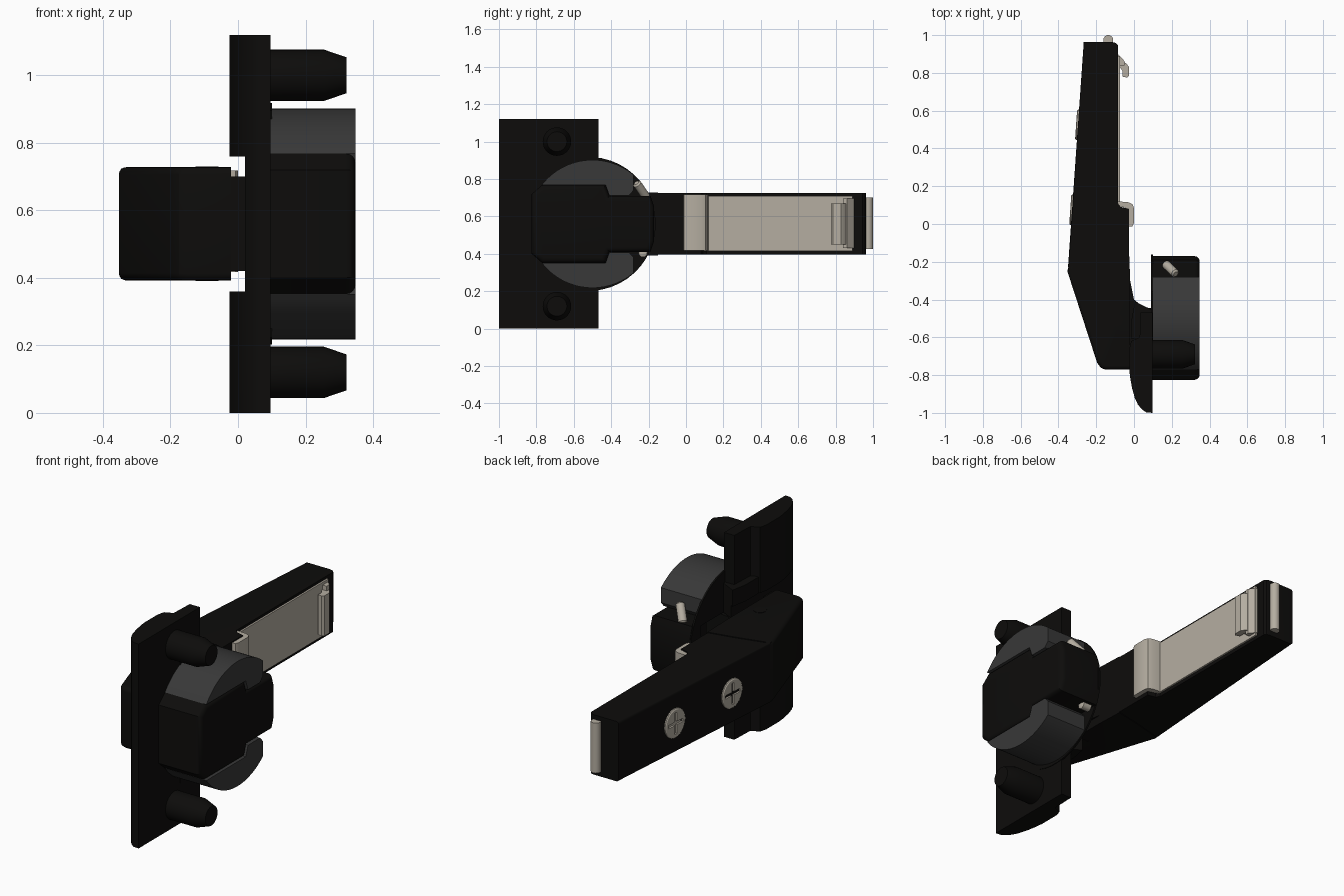
import bpy, bmesh, math
from mathutils import Vector

if "Cube" in bpy.data.objects:
    bpy.data.objects.remove(bpy.data.objects["Cube"])

MID = 0.56  # height of the symmetry plane


def material(name, r, g, b):
    m = bpy.data.materials.new(name)
    m.diffuse_color = (r, g, b, 1)
    m.use_nodes = True
    m.node_tree.nodes["Principled BSDF"].inputs["Base Color"].default_value = m.diffuse_color
    return m


BLACK = material("black", 0.004, 0.0037, 0.0033)
GREY = material("dark_grey", 0.04, 0.04, 0.04)
STEEL = material("warm_steel", 0.46, 0.42, 0.355)


def finish(name, bm, mat):
    bmesh.ops.recalc_face_normals(bm, faces=bm.faces)
    me = bpy.data.meshes.new(name)
    bm.to_mesh(me)
    bm.free()
    ob = bpy.data.objects.new(name, me)
    bpy.context.collection.objects.link(ob)
    if mat:
        me.materials.append(mat)
    return ob


def prism(name, pts, axis, lo, hi, mat=None, round_edges=None, width=0.022):
    """Extrude a profile: (x, y) points along z, or (y, z) points along x.
    round_edges(centre, direction) picks the edges to bevel."""
    bm = bmesh.new()
    put = (lambda p, t: (p[0], p[1], t)) if axis == 'z' else (lambda p, t: (t, p[0], p[1]))
    face = bm.faces.new([bm.verts.new(put(p, lo)) for p in pts])
    ext = bmesh.ops.extrude_face_region(bm, geom=[face])
    move = Vector(put((0, 0), hi - lo))
    bmesh.ops.translate(bm, vec=move, verts=[v for v in ext['geom'] if isinstance(v, bmesh.types.BMVert)])
    bmesh.ops.recalc_face_normals(bm, faces=bm.faces)
    if round_edges:
        picked = [e for e in bm.edges
                  if round_edges((e.verts[0].co + e.verts[1].co) / 2, e.verts[1].co - e.verts[0].co)]
        bmesh.ops.bevel(bm, geom=picked, offset=width, offset_type='OFFSET', segments=4,
                        profile=0.5, affect='EDGES', clamp_overlap=False)
    return finish(name, bm, mat)


def lathe(name, a, b, rings, mat, seg=32):
    """Round part along a-b; rings are (fraction of length, radius)."""
    a, b = Vector(a), Vector(b)
    q = (b - a).to_track_quat('Z', 'Y')
    bm = bmesh.new()
    loops = []
    for t, r in rings:
        loops.append([bm.verts.new(a.lerp(b, t) + q @ Vector((r * math.cos(k * math.tau / seg), r * math.sin(k * math.tau / seg), 0)))
                      for k in range(seg)])
    for l1, l2 in zip(loops, loops[1:]):
        for k in range(seg):
            bm.faces.new((l1[k], l1[(k + 1) % seg], l2[(k + 1) % seg], l2[k]))
    bm.faces.new(loops[0])
    bm.faces.new(loops[-1])
    return finish(name, bm, mat)


def box(name, x0, x1, y0, y1, z0, z1, mat=None):
    return prism(name, [(x0, y0), (x1, y0), (x1, y1), (x0, y1)], 'z', z0, z1, mat)


def apply_mod(ob, mod):
    bpy.context.view_layer.objects.active = ob
    bpy.ops.object.modifier_apply(modifier=mod.name)


def cut(ob, *cutters):
    for c in cutters:
        m = ob.modifiers.new("cut", 'BOOLEAN')
        m.operation, m.solver, m.object = 'DIFFERENCE', 'EXACT', c
        apply_mod(ob, m)


def arc(cy, r, a0, a1, n=28):
    return [(cy + r * math.cos(math.radians(a0 + (a1 - a0) * k / n)),
             MID + r * math.sin(math.radians(a0 + (a1 - a0) * k / n))) for k in range(n + 1)]


# cutters: slot for the arm, cavity of the cup
slot = box("cut_slot", -0.2, 0.02, -1.2, 0, 0.36, 0.76)
cavity = box("cut_cavity", -0.1, 0.28, -0.72, -0.26, 0.43, 0.69)

# mounting plate with a curved back and a stepped-down rear strip
plate = prism("mounting_plate", [
    (0.097, -1), (0.065, -0.997), (0.04, -0.98), (0.02, -0.955), (0.004, -0.92), (-0.01, -0.87),
    (-0.021, -0.81), (-0.025, -0.77), (-0.025, -0.66), (-0.015, -0.62), (0.03, -0.60), (0.035, -0.468),
    (0.097, -0.468)], 'z', 0, 1.12, BLACK)
rib = prism("plate_rib", [(0.095, -0.61), (0.095, -0.455), (0.005, -0.41), (-0.012, -0.5), (-0.012, -0.61)],
            'z', 0.27, 0.85, BLACK)
cut(plate, slot, cavity)
cut(rib, slot, cavity)

# dowels with tapered tips
for label, z in (("lower", 0.12), ("upper", 1.0)):
    lathe(label + "_dowel", (0.09, -0.69, z), (0.322, -0.69, z),
          [(0, 0.076), (0.71, 0.076), (1, 0.053)], BLACK)

# hinge cup body: symmetric outline, rounded outer rim
half = [(-0.825, 0.16), (-0.77, 0.208), (-0.43, 0.208), (-0.41, 0.15), (-0.19, 0.15), (-0.17, 0.09)]
body = prism("cup_body", [(y, MID + h) for y, h in half] + [(y, MID - h) for y, h in reversed(half)],
             'x', 0.095, 0.348, BLACK, lambda c, d: c.x > 0.3 and abs(d.x) < 0.01, 0.028)
lip = prism("cup_lip", arc(-0.52, 0.358, -110, 110), 'x', 0.09, 0.1, BLACK)
cut(body, cavity)
cut(lip, cavity)

# grey round cheeks above and below the body
cheek = arc(-0.5, 0.342, 50, 142.5) + [
    (-0.43, MID + 0.208), (-0.41, MID + 0.152), (-0.305, MID + 0.152), (-0.28, MID + 0.18)]
prism("upper_cheek", cheek, 'x', 0.095, 0.348, GREY)
prism("lower_cheek", [(y, 2 * MID - z) for y, z in cheek], 'x', 0.095, 0.348, GREY)

# small steel pins beside the cup
capsule = [(0, 0.014), (0.08, 0.023), (0.92, 0.023), (1, 0.014)]
lathe("upper_cup_pin", (0.165, -0.21, 0.70), (0.222, -0.265, 0.78), capsule, STEEL, 16)
lathe("lower_cup_pin", (0.11, -0.23, 0.405), (0.17, -0.23, 0.405), capsule, STEEL, 16)

# hinge arm: straight rear part and bent knuckle, outer long edges rounded
prism("arm_rear", [
    (-0.266, 0.963), (-0.115, 0.963), (-0.095, 0.958), (-0.085, 0.945), (-0.085, 0.11), (-0.07, 0.09),
    (-0.026, 0.08), (-0.026, -0.15), (-0.17, -0.19), (-0.345, -0.25), (-0.349, -0.225)],
    'z', MID - 0.164, MID + 0.164, BLACK,
    lambda c, d: abs(d.z) < 0.01 and c.x < -0.3 and abs(d.y) > 0.5, 0.014)
prism("arm_knuckle", [
    (-0.353, -0.25), (-0.195, -0.735), (-0.175, -0.762), (-0.15, -0.771), (-0.02, -0.771), (-0.02, -0.3),
    (-0.026, -0.15), (-0.17, -0.18), (-0.346, -0.225)],
    'z', MID - 0.168, MID + 0.168, BLACK,
    lambda c, d: abs(d.z) < 0.01 and (c.y < -0.73 or (c.x < -0.2 and (c.y < -0.4 or c.x < -0.34))))
box("arm_end_tab", -0.06, 0.02, -0.768, -0.70, 0.42, 0.70, BLACK)

# link running from the arm into the cup, with its pivot
prism("hinge_link", [
    (-0.12, -0.2), (-0.026, -0.27), (0.0, -0.40), (0.05, -0.44), (0.2, -0.46),
    (0.2, -0.62), (-0.02, -0.68), (-0.14, -0.66)], 'z', 0.44, 0.68, BLACK)
lathe("pivot_pin", (-0.092, -0.51, MID - 0.17), (-0.092, -0.51, MID + 0.17),
      [(0, 0.034), (1, 0.034)], BLACK, 8)

# steel strip, bent clip, hook and end roller
box("steel_strip", -0.1, -0.075, 0.09, 0.89, 0.415, 0.71, STEEL)
prism("bent_clip", [
    (-0.085, 0.12), (-0.03, 0.115), (-0.008, 0.105), (0.0, 0.085), (0.0, 0.005), (-0.008, -0.012),
    (-0.03, -0.015), (-0.03, 0.06), (-0.04, 0.085), (-0.085, 0.095)], 'z', 0.418, 0.718, STEEL)
prism("hook_tip", [
    (-0.075, 0.87), (-0.04, 0.85), (-0.026, 0.83), (-0.026, 0.785), (-0.035, 0.775), (-0.06, 0.78),
    (-0.06, 0.81), (-0.075, 0.83)], 'z', 0.45, 0.67, STEEL)
prism("hook_base", [(-0.1, 0.9), (-0.082, 0.897), (-0.05, 0.862), (-0.05, 0.84), (-0.1, 0.84)],
      'z', 0.43, 0.695, STEEL)
lathe("end_roller", (-0.136, 0.974, 0.425), (-0.136, 0.974, 0.70), [(0, 0.026), (1, 0.026)], STEEL)

# cross-head screws on the outer face of the arm
slope = 0.0685
normal = Vector((-1, slope, 0)).normalized()
along = Vector((slope, 1, 0)).normalized()
for label, y in (("front", 0.075), ("rear", 0.525)):
    c = Vector((-0.334 + slope * (y + 0.02), y, MID))
    screw = lathe(label + "_screw", c - normal * 0.03, c + normal * 0.01,
                  [(0, 0.08), (0.9, 0.08), (1, 0.074)], STEEL)
    for w, h in ((0.058, 0.009), (0.009, 0.058)):
        corners = [c + normal * n + along * s for n, s in ((0.0, -w), (0.03, -w), (0.03, w), (0.0, w))]
        bar = prism("cut_cross", [(p.x, p.y) for p in corners], 'z', MID - h, MID + h)
        cut(screw, bar)
        bpy.data.objects.remove(bar)

# remove cutters and shade
for c in (slot, cavity):
    bpy.data.objects.remove(c)
for ob in bpy.context.collection.objects:
    ob.select_set(True)
    bpy.context.view_layer.objects.active = ob
bpy.ops.object.shade_smooth_by_angle(angle=math.radians(30))
